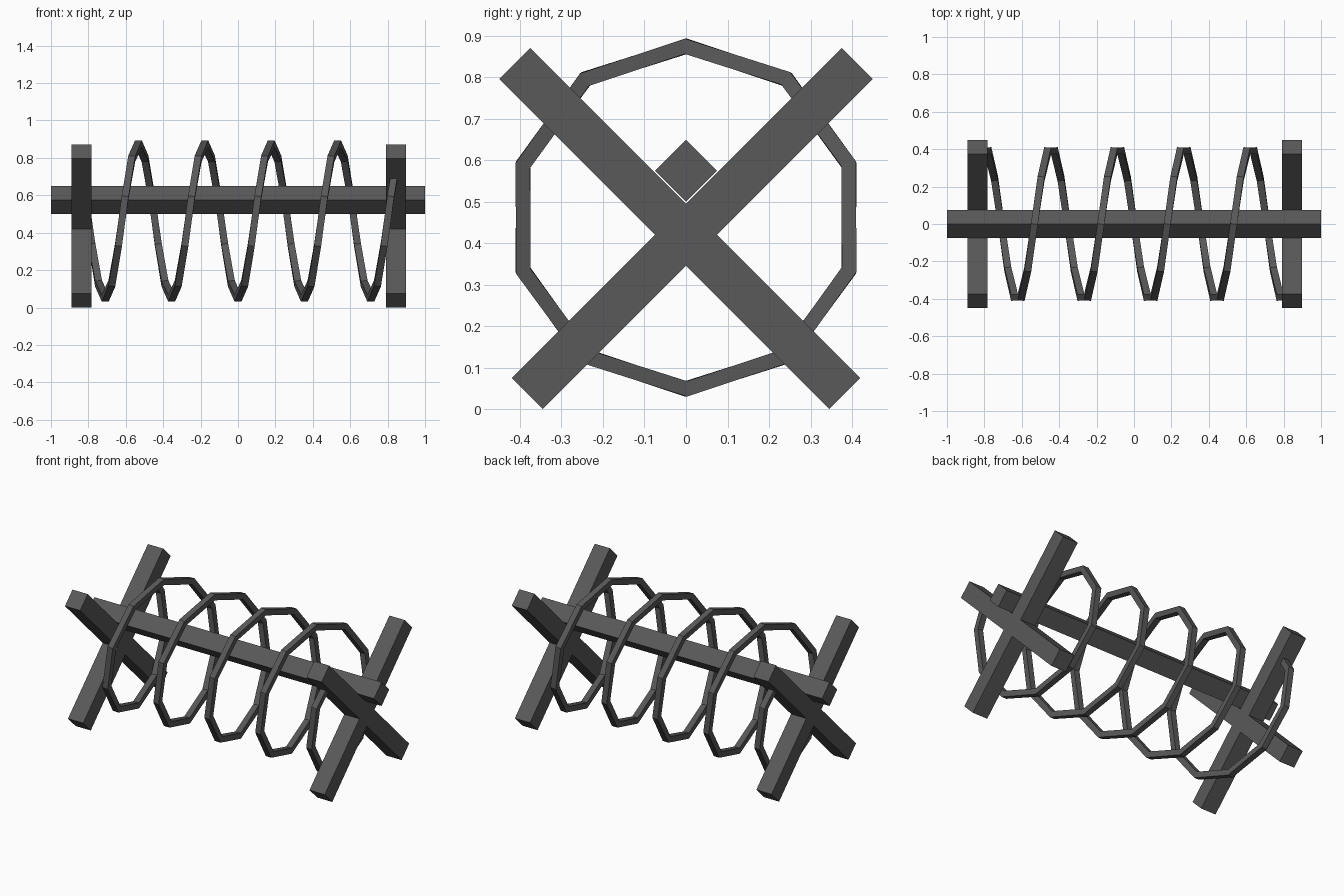
import bpy, bmesh, math
from mathutils import Vector, Matrix

if "Cube" in bpy.data.objects:
    bpy.data.objects.remove(bpy.data.objects["Cube"])

mat = bpy.data.materials.new("dark grey metal")
mat.diffuse_color = (0.1, 0.1, 0.1, 1)
mat.use_nodes = True
mat.node_tree.nodes["Principled BSDF"].inputs["Base Color"].default_value = mat.diffuse_color


def finish(bm, name):
    bmesh.ops.recalc_face_normals(bm, faces=bm.faces)
    me = bpy.data.meshes.new(name)
    bm.to_mesh(me)
    bm.free()
    me.materials.append(mat)
    ob = bpy.data.objects.new(name, me)
    bpy.context.collection.objects.link(ob)
    return ob


def box(name, size, loc, rot_x):
    bm = bmesh.new()
    bmesh.ops.create_cube(bm, size=1)
    bm.transform(Matrix.Translation(loc) @ Matrix.Rotation(rot_x, 4, 'X')
                 @ Matrix.Diagonal((*size, 1)))
    return finish(bm, name)


W = 0.106  # beam thickness

# long beam lying in the forks, turned on its edge
box("long_beam", (2, W, W), (0, 0, 0.575), math.pi / 4)

# crossed posts at both ends
LOW, HIGH, CROSS = -0.3825, 0.4125, 0.4205
length = (HIGH - LOW) * math.sqrt(2)
mid = (LOW + HIGH) / 2
for end, x in (("left", -0.837), ("right", 0.845)):
    for side, s in (("a", 1), ("b", -1)):
        box(f"{end}_cross_post_{side}", (W, length, W),
            (x, s * mid, CROSS + mid), s * math.pi / 4)

# coiled wire: ten-sided helix with a square section
R, CZ, PITCH, H = 0.4125, 0.462, 0.355, 0.0185
steps = [-23.5] + list(range(-23, 24)) + [23.5]
bm = bmesh.new()
rings = []
for k in steps:
    a = k * math.tau / 10
    r = R if k == int(k) else R * math.cos(math.pi / 10)
    radial = Vector((0, -math.sin(a), -math.cos(a)))
    tangent = Vector((PITCH / math.tau, -math.cos(a) * R, math.sin(a) * R)).normalized()
    side = tangent.cross(radial)
    c = Vector((k * PITCH / 10, 0, CZ)) + radial * r
    rings.append([bm.verts.new(c + radial * H * i + side * H * j)
                  for i, j in ((1, 1), (1, -1), (-1, -1), (-1, 1))])
for p, q in zip(rings, rings[1:]):
    for i in range(4):
        j = (i + 1) % 4
        bm.faces.new((p[i], p[j], q[j], q[i]))
bm.faces.new(rings[0])
bm.faces.new(rings[-1])
finish(bm, "coiled_wire")
